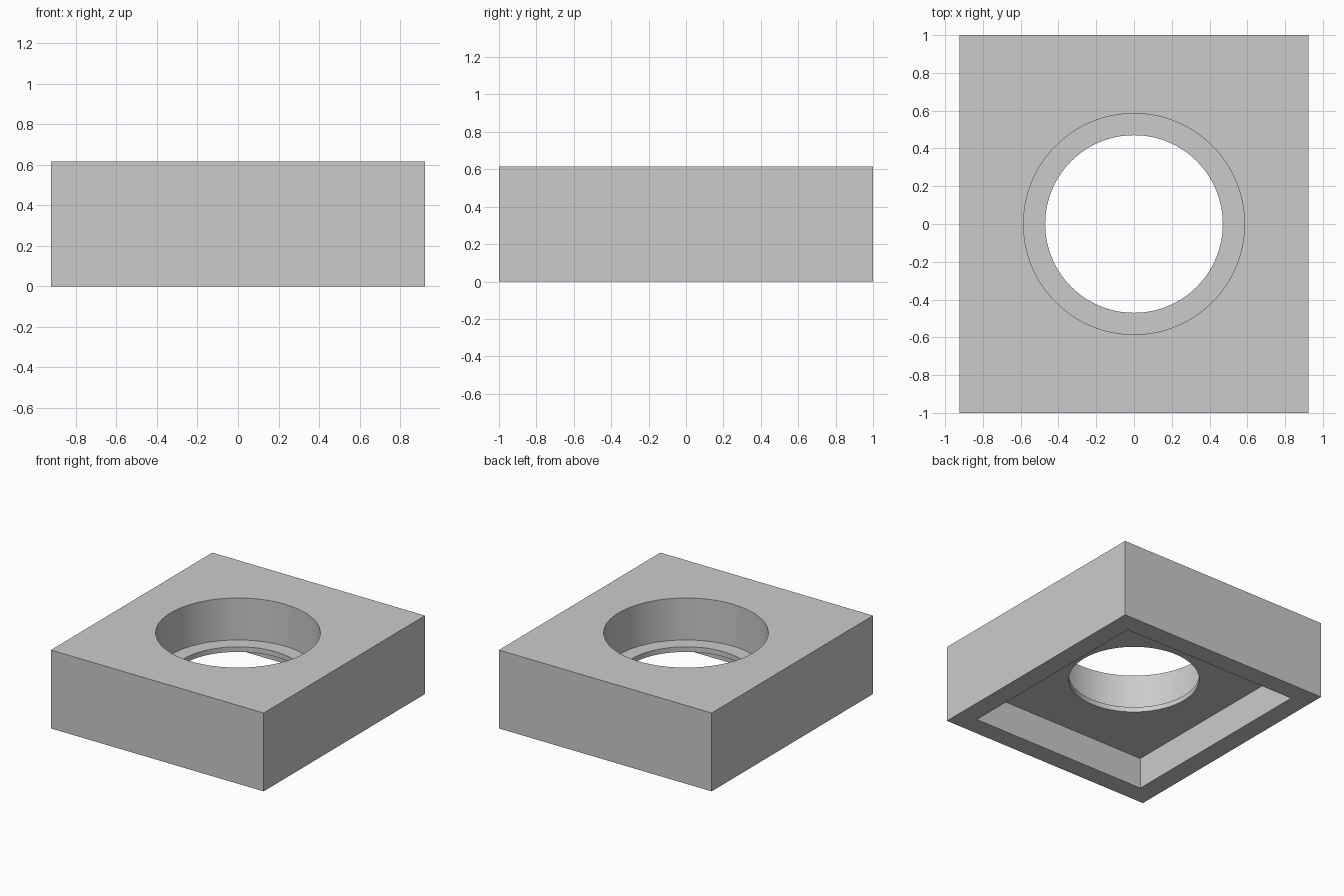
import bpy
import math

default = bpy.data.objects.get("Cube")
if default:
    bpy.data.objects.remove(default, do_unlink=True)

WIDTH, DEPTH, HEIGHT = 1.846, 2.0, 0.615
RIM = 0.154            # wall left around the underside pocket
POCKET_TOP = 0.246
LEDGE_TOP = 0.286
BORE_R, HOLE_R = 0.585, 0.47
OVER = 0.1             # cutters overshoot the outer faces

grey = bpy.data.materials.new("light_grey")
grey.use_nodes = True
colour = (0.6, 0.6, 0.6, 1)
grey.diffuse_color = colour
grey.node_tree.nodes["Principled BSDF"].inputs["Base Color"].default_value = colour


def box(name, sx, sy, z0, z1):
    bpy.ops.mesh.primitive_cube_add(size=1, location=(0, 0, (z0 + z1) / 2))
    ob = bpy.context.object
    ob.name = name
    ob.scale = (sx, sy, z1 - z0)
    bpy.ops.object.transform_apply(location=True, rotation=False, scale=True)
    return ob


def cylinder(name, radius, z0, z1):
    bpy.ops.mesh.primitive_cylinder_add(
        vertices=128, radius=radius, depth=z1 - z0, location=(0, 0, (z0 + z1) / 2))
    ob = bpy.context.object
    ob.name = name
    return ob


# Solid block
block = box("bored_block", WIDTH, DEPTH, 0, HEIGHT)
block.data.materials.append(grey)

# Underside pocket, wide bore from the top, narrower through hole
cutters = [
    box("pocket_cutter", WIDTH - 2 * RIM, DEPTH - 2 * RIM, -OVER, POCKET_TOP),
    cylinder("bore_cutter", BORE_R, LEDGE_TOP, HEIGHT + OVER),
    cylinder("hole_cutter", HOLE_R, -OVER, HEIGHT + OVER),
]
for cutter in cutters:
    cutter.hide_render = True
    cutter.data.materials.append(grey)
    bpy.ops.object.select_all(action="DESELECT")
    block.select_set(True)
    bpy.context.view_layer.objects.active = block
    cut = block.modifiers.new(cutter.name, "BOOLEAN")
    cut.operation = "DIFFERENCE"
    cut.solver = "EXACT"
    cut.object = cutter
    bpy.ops.object.modifier_apply(modifier=cut.name)
    bpy.data.objects.remove(cutter, do_unlink=True)

# Smooth bore walls, crisp edges
bpy.ops.object.shade_smooth_by_angle(angle=math.radians(30))
